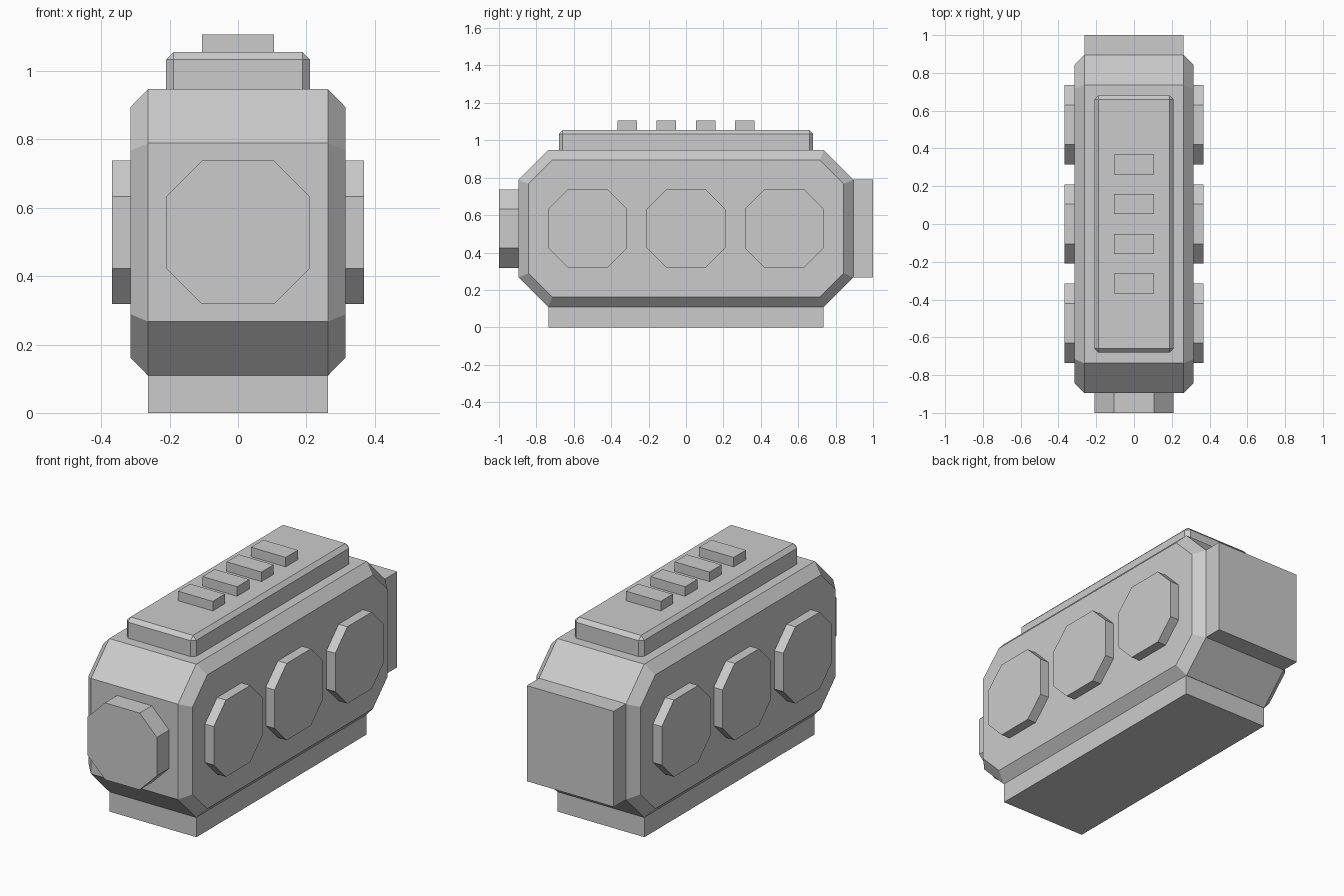
import bpy
import bmesh
from mathutils import Matrix, Vector

cube = bpy.data.objects.get("Cube")
if cube:
    bpy.data.objects.remove(cube, do_unlink=True)

GREY = (0.6, 0.6, 0.6, 1.0)
grey = bpy.data.materials.new("plain_grey")
grey.use_nodes = True
grey.diffuse_color = GREY
grey.node_tree.nodes["Principled BSDF"].inputs["Base Color"].default_value = GREY


def add_object(name, bm):
    bmesh.ops.recalc_face_normals(bm, faces=bm.faces)
    mesh = bpy.data.meshes.new(name)
    bm.to_mesh(mesh)
    bm.free()
    mesh.materials.append(grey)
    obj = bpy.data.objects.new(name, mesh)
    bpy.context.collection.objects.link(obj)
    return obj


def box(name, low, high, bevel=0):
    low, high = Vector(low), Vector(high)
    bm = bmesh.new()
    place = Matrix.Translation((low + high) / 2) @ Matrix.Diagonal((*(high - low), 1))
    bmesh.ops.create_cube(bm, size=1, matrix=place)
    if bevel:
        bmesh.ops.bevel(bm, geom=bm.edges[:], offset=bevel, segments=1, affect='EDGES')
    return add_object(name, bm)


def cut_rectangle(half_u, half_v, cut):
    """Rectangle outline with its four corners cut at 45 degrees."""
    u, v = half_u - cut, half_v - cut
    return [(u, half_v), (half_u, v), (half_u, -v), (u, -half_v),
            (-u, -half_v), (-half_u, -v), (-half_u, v), (-u, half_v)]


def loft(name, sections, to_point):
    """Skin outlines given as (depth, outline), capping both ends."""
    bm = bmesh.new()
    rings = [[bm.verts.new(to_point(d, u, v)) for u, v in ring] for d, ring in sections]
    for a, b in zip(rings, rings[1:]):
        for i in range(len(a)):
            j = (i + 1) % len(a)
            bm.faces.new((a[i], a[j], b[j], b[i]))
    bm.faces.new(rings[0])
    bm.faces.new(rings[-1])
    return add_object(name, bm)


# Main body: cut-corner block with chamfered rims on both sides
full = cut_rectangle(0.895, 0.419, 0.158)
inset = cut_rectangle(0.842, 0.366, 0.127)
loft("body", [(-0.315, inset), (-0.263, full), (0.263, full), (0.315, inset)],
     lambda d, u, v: (d, u, v + 0.528))

# Base and rear block
box("base", (-0.263, -0.735, 0), (0.263, 0.735, 0.115))
box("rear_block", (-0.263, 0.88, 0.267), (0.263, 1, 0.79))

# Top plate with a row of raised ribs
box("top_plate", (-0.21, -0.68, 0.92), (0.21, 0.68, 1.055), 0.021)
for i in range(4):
    y = (i - 1.5) * 0.21
    box(f"top_rib_{i + 1}", (-0.105, y - 0.0525, 1.04), (0.105, y + 0.0525, 1.107))

# Octagonal discs on the front and both sides
disc = cut_rectangle(0.21, 0.21, 0.105)
loft("front_disc", [(-1, disc), (-0.88, disc)], lambda d, u, v: (u, d, v + 0.528))
for side, sign in (("left", 1), ("right", -1)):
    for i in range(3):
        y = (i - 1) * 0.525
        loft(f"{side}_disc_{i + 1}", [(sign * 0.3, disc), (sign * 0.368, disc)],
             lambda d, u, v, y=y: (d, u + y, v + 0.528))
